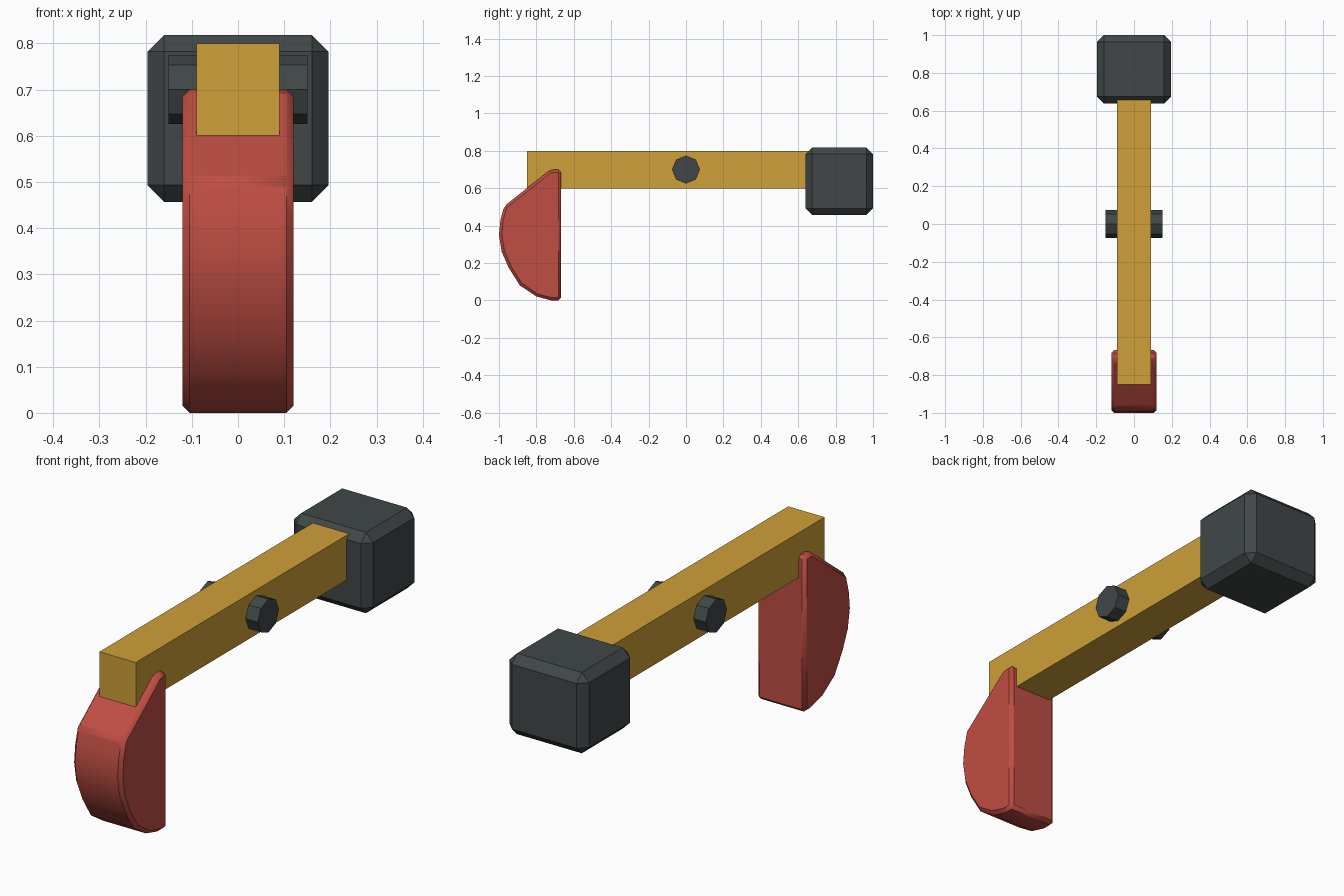
import bpy, bmesh, math
from mathutils import Matrix

if "Cube" in bpy.data.objects:
    bpy.data.objects.remove(bpy.data.objects["Cube"])


def material(name, rgb):
    m = bpy.data.materials.new(name)
    m.diffuse_color = (*rgb, 1)
    m.use_nodes = True
    m.node_tree.nodes["Principled BSDF"].inputs["Base Color"].default_value = m.diffuse_color
    return m


GOLD = material("ochre yellow", (0.62, 0.35, 0.04))
RED = material("brick red", (0.52, 0.075, 0.056))
DARK = material("charcoal", (0.052, 0.062, 0.062))


def finish(name, bm, mat, bevel=0.0):
    bmesh.ops.recalc_face_normals(bm, faces=bm.faces)
    me = bpy.data.meshes.new(name)
    bm.to_mesh(me)
    bm.free()
    me.materials.append(mat)
    ob = bpy.data.objects.new(name, me)
    bpy.context.collection.objects.link(ob)
    if bevel:
        mod = ob.modifiers.new("chamfer", 'BEVEL')
        mod.width = bevel
        mod.segments = 1
        mod.limit_method = 'ANGLE'
        mod.angle_limit = math.radians(35)
    return ob


def box(name, lo, hi, mat, bevel=0.0):
    bm = bmesh.new()
    bmesh.ops.create_cube(bm, size=1)
    for v in bm.verts:
        v.co = [(a + b) / 2 + c * (b - a) for a, b, c in zip(lo, hi, v.co)]
    return finish(name, bm, mat, bevel)


# Beam and counterweight
box("beam", (-0.09, -0.85, 0.60), (0.09, 0.80, 0.80), GOLD)
box("counterweight", (-0.196, 0.638, 0.457), (0.196, 1.0, 0.818), DARK, 0.036)

# Pivot pin, eight sided, across the beam
bm = bmesh.new()
bmesh.ops.create_cone(bm, cap_ends=True, segments=8, radius1=0.075, radius2=0.075,
                      depth=0.30, matrix=Matrix.Translation((0, 0, 0.70))
                      @ Matrix.Rotation(math.pi / 2, 4, 'Y'))
finish("pivot_pin", bm, DARK)

# Curved head: side profile (y, z) extruded across x
profile = [(-0.667, 0.70), (-0.724, 0.70), (-0.972, 0.505), (-0.992, 0.43), (-1.0, 0.35),
           (-0.985, 0.26), (-0.948, 0.175), (-0.888, 0.08), (-0.80, 0.022),
           (-0.72, 0.0), (-0.667, 0.0)]
bm = bmesh.new()
face = bm.faces.new([bm.verts.new((-0.12, y, z)) for y, z in profile])
ext = bmesh.ops.extrude_face_region(bm, geom=[face])
for v in ext["geom"]:
    if isinstance(v, bmesh.types.BMVert):
        v.co.x = 0.12
head = finish("curved_head", bm, RED, 0.015)
bpy.context.view_layer.objects.active = head
head.select_set(True)
bpy.ops.object.shade_smooth_by_angle(angle=math.radians(30))
